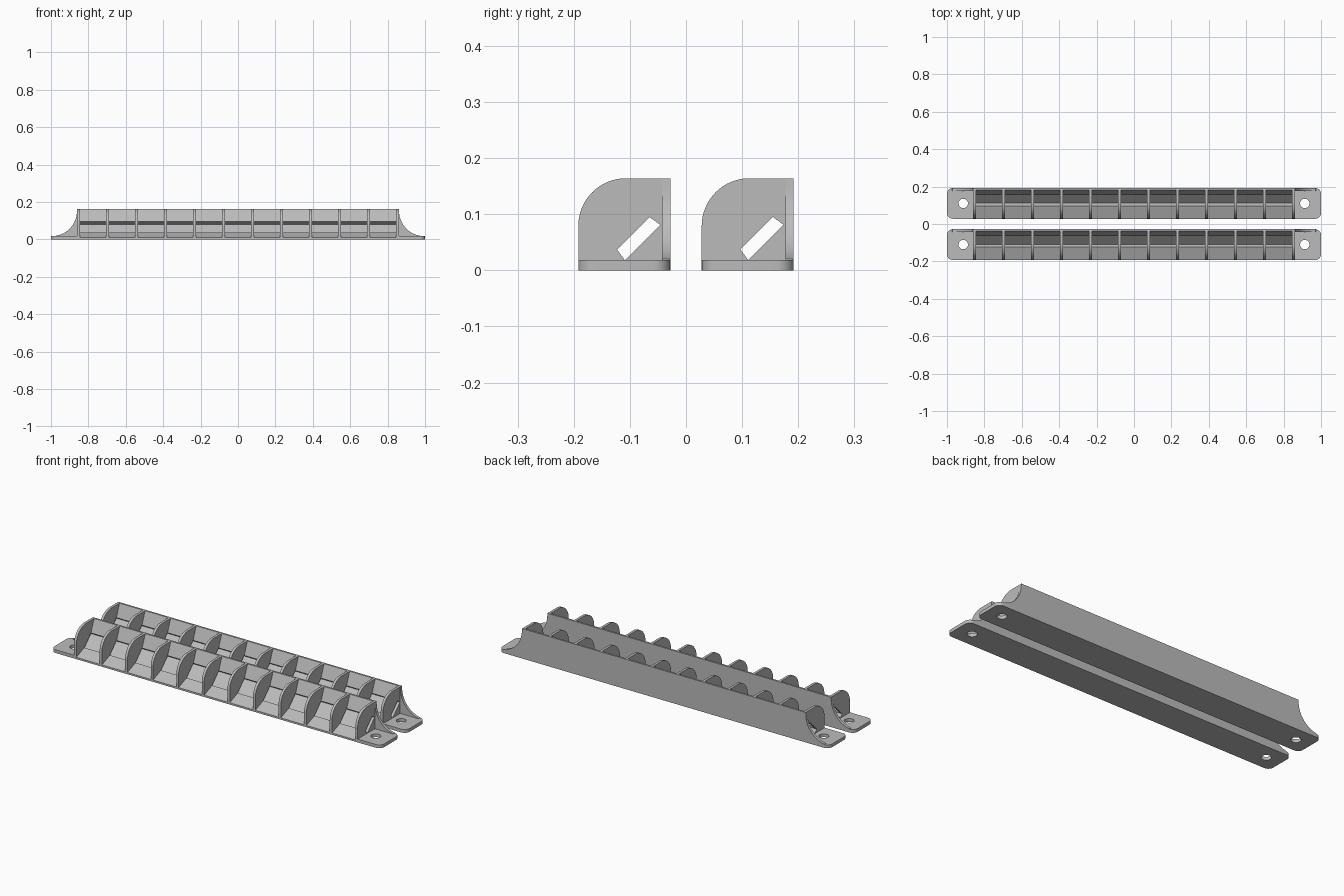
import bpy, bmesh
from math import sin, cos, radians
from mathutils import Matrix, Vector

if "Cube" in bpy.data.objects:
    bpy.data.objects.remove(bpy.data.objects["Cube"])

grey = bpy.data.materials.new("plain_grey")
grey.use_nodes = True
COLOR = (0.5, 0.5, 0.5, 1)
grey.diffuse_color = COLOR
grey.node_tree.nodes["Principled BSDF"].inputs["Base Color"].default_value = COLOR


def arc(cx, cy, r, a0, a1, n):
    steps = [radians(a0 + (a1 - a0) * i / n) for i in range(n + 1)]
    return [(cx + r * cos(a), cy + r * sin(a)) for a in steps]


def prism(name, loops, thickness, origin, axes):
    """Extrude flat outlines (extra loops are holes), centred on origin."""
    curve = bpy.data.curves.new(name, "CURVE")
    curve.dimensions = "2D"
    curve.fill_mode = "BOTH"
    curve.extrude = thickness / 2
    for loop in loops:
        spline = curve.splines.new("POLY")
        spline.points.add(len(loop) - 1)
        for point, (u, v) in zip(spline.points, loop):
            point.co = (u, v, 0, 1)
        spline.use_cyclic_u = True
    temp = bpy.data.objects.new(name + "_outline", curve)
    bpy.context.collection.objects.link(temp)
    bpy.context.view_layer.update()
    mesh = bpy.data.meshes.new_from_object(
        temp.evaluated_get(bpy.context.evaluated_depsgraph_get()))
    bpy.data.objects.remove(temp)

    x, y = Vector(axes[0]), Vector(axes[1])
    turn = Matrix((x, y, x.cross(y))).transposed().to_4x4()
    bm = bmesh.new()
    bm.from_mesh(mesh)
    bmesh.ops.remove_doubles(bm, verts=bm.verts, dist=0.0001)
    bmesh.ops.recalc_face_normals(bm, faces=bm.faces)
    bm.transform(Matrix.Translation(origin) @ turn)
    bm.to_mesh(mesh)
    bm.free()
    mesh.materials.clear()
    mesh.materials.append(grey)
    obj = bpy.data.objects.new(name, mesh)
    bpy.context.collection.objects.link(obj)
    bpy.ops.object.select_all(action="DESELECT")
    obj.select_set(True)
    bpy.context.view_layer.objects.active = obj
    bpy.ops.object.shade_smooth_by_angle(angle=radians(25))


SECTION = ((0, -1, 0), (0, 0, 1))   # outline drawn as (distance from back, height)
FRONTAL = ((1, 0, 0), (0, 0, 1))
PLAN = ((1, 0, 0), (0, 1, 0))
SIZE, LIP, END = 0.164, 0.01, 0.86
BASE, WALL, RIB, CORNER = 0.018, 0.015, 0.014, 0.03

# Trough section, symmetric about its diagonal
lower = [(SIZE, 0), (SIZE, LIP), (0.095, 0.037), (0.081, 0.018)]
trough = [(0, 0)] + lower + [(v, u) for u, v in reversed(lower)]

# Divider outline: rounded outer corner, sitting above the diagonal channel
divider = [(0.095, 0.037), (SIZE, LIP)]
divider += arc(SIZE - 0.085, SIZE - 0.085, 0.085, 0, 90, 16)
divider += [(LIP, SIZE), (0.037, 0.095), (0.046, 0.086), (0.086, 0.046)]

for label, back in (("front", -0.028), ("rear", 0.192)):
    prism(label + "_trough", [trough], END * 2, (0, back, 0), SECTION)
    for i in range(12):
        x = (i - 5.5) * (END * 2 - RIB) / 11
        prism(f"{label}_divider_{i + 1}", [divider], RIB, (x, back, 0), SECTION)

    for side, s in (("left", 1), ("right", -1)):
        # Mounting foot with rounded corners and a screw hole
        foot = [(END, 0)]
        foot += arc(1 - CORNER, -CORNER, CORNER, 90, 0, 8)
        foot += arc(1 - CORNER, CORNER - SIZE, CORNER, 0, -90, 8)
        foot += [(END, -SIZE)]
        hole = arc(0.913, -SIZE / 2, 0.025, 0, 345, 23)
        loops = [[(s * u, v) for u, v in loop] for loop in (foot, hole)]
        prism(f"{label}_{side}_foot", loops, BASE, (0, back, BASE / 2), PLAN)

        # Back wall sweeping down onto the foot
        sweep = [(END, BASE), (END, SIZE)] + arc(0.995, 0.152, 0.134, 180, 260, 14)
        sweep += [(0.972, BASE)]
        prism(f"{label}_{side}_wall_end", [[(s * u, v) for u, v in sweep]],
              WALL, (0, back - WALL / 2, 0), FRONTAL)
